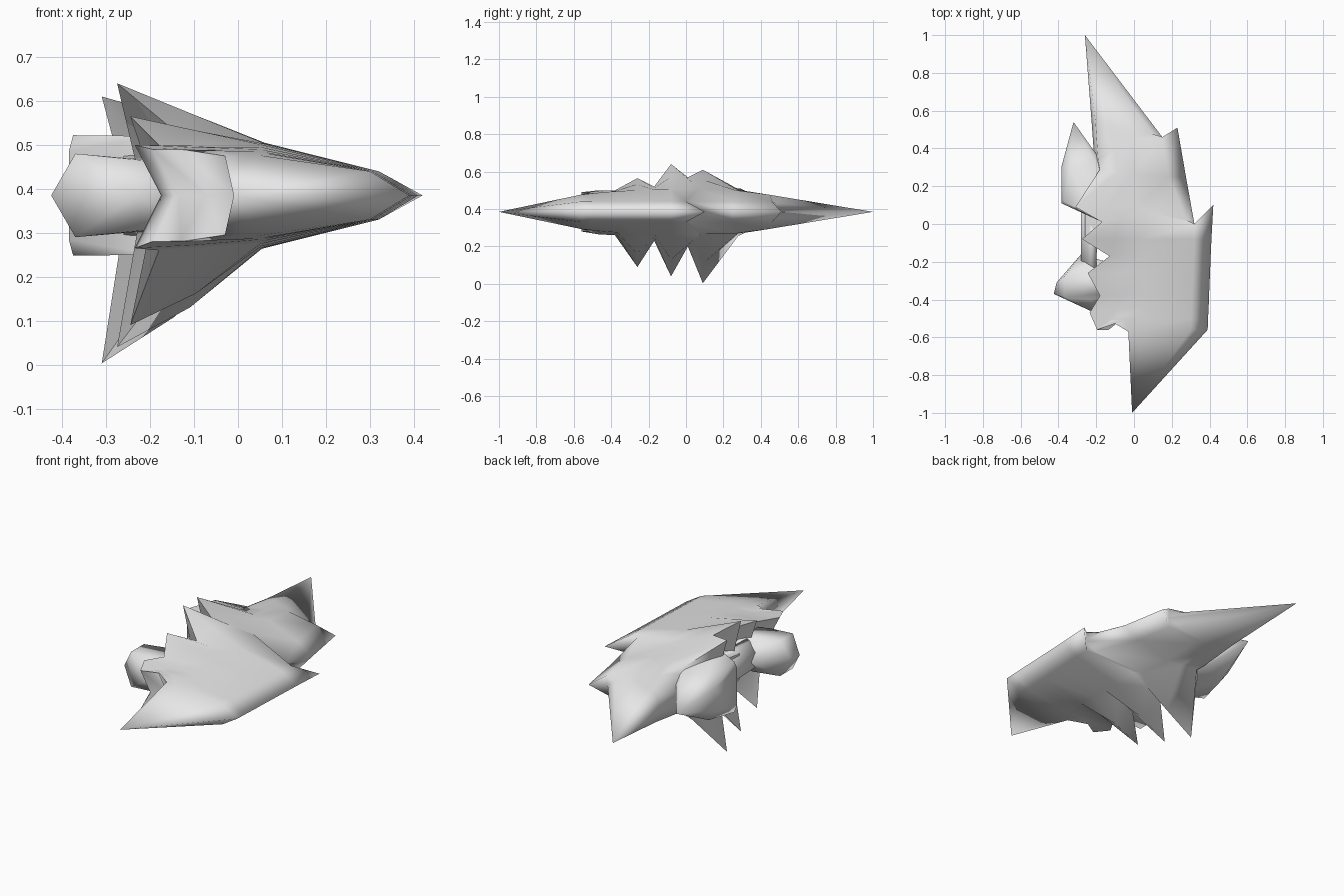
import bpy, bmesh

if "Cube" in bpy.data.objects:
    bpy.data.objects.remove(bpy.data.objects["Cube"])

ZC = 0.385  # height of the mid plane

mat = bpy.data.materials.new("pale_grey")
mat.diffuse_color = (0.8, 0.8, 0.8, 1)
mat.use_nodes = True
mat.node_tree.nodes["Principled BSDF"].inputs["Base Color"].default_value = mat.diffuse_color


def finish(name, bm):
    bmesh.ops.recalc_face_normals(bm, faces=bm.faces)
    for f in bm.faces:
        f.smooth = True
    mesh = bpy.data.meshes.new(name)
    bm.to_mesh(mesh)
    bm.free()
    ob = bpy.data.objects.new(name, mesh)
    bpy.context.collection.objects.link(ob)
    mesh.materials.append(mat)
    return ob


# Hull stations: left edge x, y, height above and below mid plane,
# right edge x, y, and (at the stepped plates) the shoulder offset x, y
stations = [
    (-.03, -.57, .09, .09, .39, -.56),
    (-.13, -.51, .105, .105, .392, -.50),
    (-.195, -.56, .105, .105, .394, -.46),
    (-.235, -.47, .115, .12, .396, -.42),
    (-.18, -.38, .115, .125, .398, -.36),
    (-.245, -.26, .18, .295, .402, -.27),
    (-.13, -.17, .135, .155, .406, -.17),
    (-.275, -.08, .255, .345, .41, -.08),
    (-.17, .01, .185, .185, .42, .10, .10, .10),
    (-.31, .09, .225, .382, .32, 0, .04, 0),
    (-.18, .29, .115, .115, .275, .25),
    (-.19, .34, .108, .108, .23, .51, .08, .05),
    (-.205, .55, .072, .072, .15, .46, .06, 0),
]
last = [-1, -1, -1]  # running y of flank, ridge and shoulder, so sections never fold


def ring(lx, ly, up, low, rx, ry, dx=.09, dy=0):
    """Lens section with a notched left wall and a rounded right edge."""
    bx = -.116 + .42 * rx
    by = last[1] = max(.35 * ly + .65 * ry, last[1] + .02)
    ay = last[0] = max((ly + by) / 2, last[0] + .02)
    cy = last[2] = max(ry - dy, last[2] + .02)
    bh = min(.12 * (1 - abs(by) ** 2.5), .165 * (1 - by))

    def half(h, s):
        w = .6 if h > .28 else .5  # the lower fins bulge a little
        return [(lx, ly, s * h),
                ((lx + bx) / 2, ay, s * (h * w + bh * (1 - w))),
                (bx, by, s * bh),
                (rx - dx, cy, s * (.045 if ry == .46 else .055))]
    depth = .02 if ly < -.565 else (.06 if ly < .2 else -.02)
    return half(up, 1) + [(rx, ry, 0)] + half(low, -1)[::-1] + [(lx + depth, ly, 0)]


# Jagged hull, lofted between its two pointed ends
bm = bmesh.new()
rows = [[bm.verts.new((x, y, ZC + z)) for x, y, z in ring(*s)] for s in stations]
for a, b in zip(rows, rows[1:]):
    for i in range(10):
        j = (i + 1) % 10
        bm.faces.new((a[i], a[j], b[j], b[i]))
for tip, row in (((-.01, -1, ZC), rows[0]), ((-.26, 1, ZC), rows[-1])):
    v = bm.verts.new(tip)
    for i in range(10):
        bm.faces.new((v, row[i], row[(i + 1) % 10]))
# Crisp edges along the fins and around the notch of the front spike
for a, b in zip(rows[:11], rows[1:11]):
    for i in (0, 8):
        bm.edges.get((a[i], b[i])).smooth = False
for i in (8, 9):
    bm.edges.get((rows[0][i], rows[0][(i + 1) % 10])).smooth = False
finish("hull", bm)


# Pods: convex shells mirrored about the mid plane
def pod(name, half_points, angle=1.2):
    bm = bmesh.new()
    for x, y, h in half_points:
        for z in {h, -h}:
            bm.verts.new((x, y, ZC + z))
    bmesh.ops.convex_hull(bm, input=bm.verts)
    loose = [v for v in bm.verts if not v.link_faces]
    bmesh.ops.delete(bm, geom=loose, context='VERTS')
    ob = finish(name, bm)
    bpy.ops.object.select_all(action='DESELECT')
    ob.select_set(True)
    bpy.context.view_layer.objects.active = ob
    bpy.ops.object.shade_smooth_by_angle(angle=angle)


pod("front_pod", [(-.425, -.37, 0), (-.41, -.31, 0), (-.37, -.39, .095), (-.37, -.28, .095),
                  (-.23, -.46, 0), (-.28, -.16, 0), (-.22, -.40, .08), (-.25, -.22, .08),
                  (-.08, -.36, .07), (-.08, -.22, .07)])
pod("rear_pod", [(-.32, .54, 0), (-.385, .30, .06), (-.385, .11, .10), (-.375, .12, .137),
                 (-.34, .29, .125), (-.19, .02, .135), (-.21, .33, .10), (-.12, .10, .12),
                 (-.15, .30, .09)])
pod("pod_bridge", [(-.28, -.20, .04), (-.28, .06, .05), (-.23, -.22, .08),
                   (-.23, .08, .09), (-.20, -.24, .08), (-.19, .08, .09)], 1.6)
pod("centre_block", [(-.26, -.09, .07), (-.26, .06, .09), (-.08, -.12, .10), (-.08, .06, .10)])
